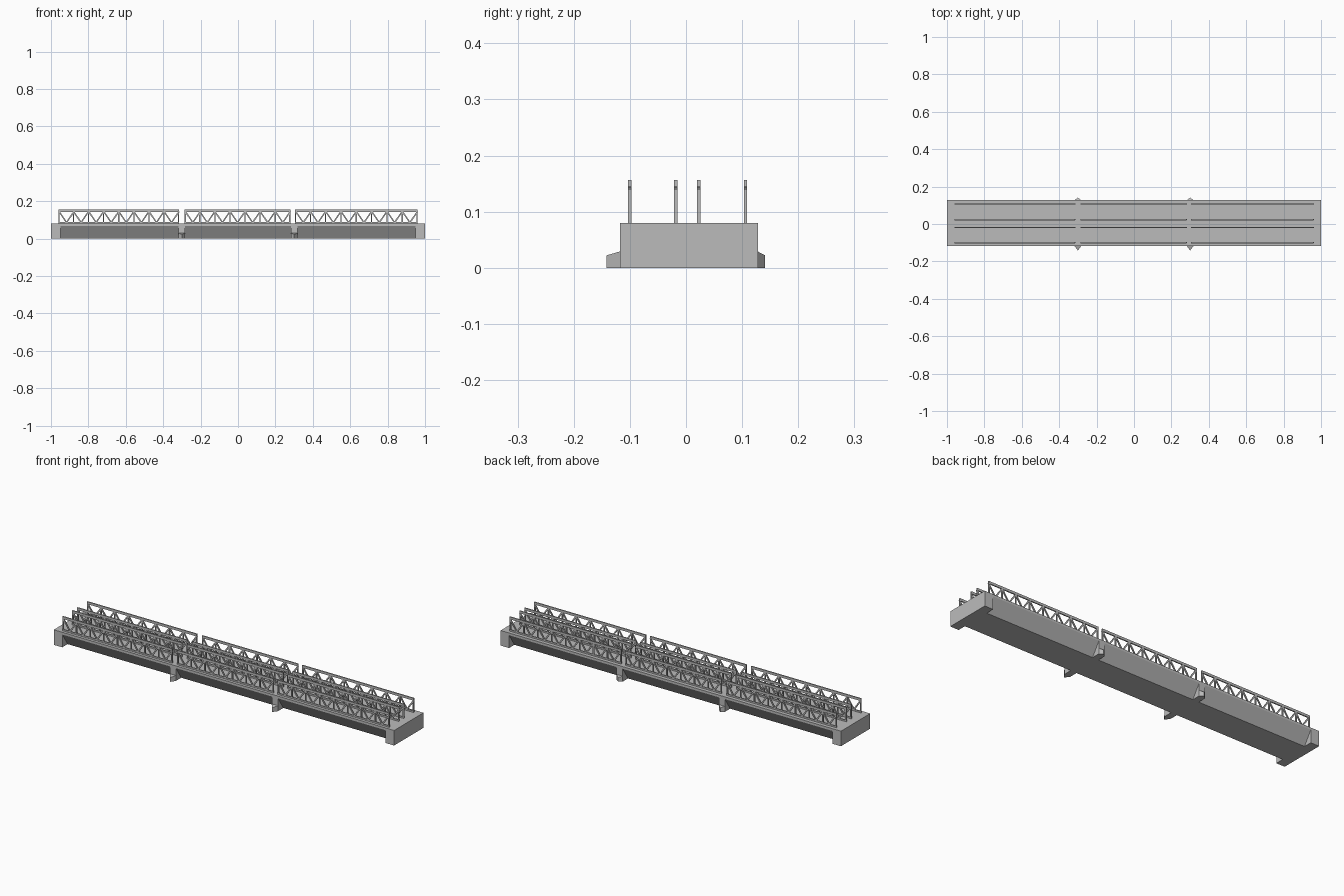
import bpy, bmesh
from mathutils import Vector

cube = bpy.data.objects.get("Cube")
if cube:
    bpy.data.objects.remove(cube, do_unlink=True)

concrete = bpy.data.materials.new("concrete_grey")
concrete.use_nodes = True
GREY = (0.5, 0.5, 0.5, 1)
concrete.diffuse_color = GREY
concrete.node_tree.nodes["Principled BSDF"].inputs["Base Color"].default_value = GREY

Y0, Y1 = -0.118, 0.128      # deck edges
DECK_LOW, DECK_TOP = 0.068, 0.08
TRUSS_TOP = 0.156


def finish(name, bm):
    bmesh.ops.recalc_face_normals(bm, faces=bm.faces)
    mesh = bpy.data.meshes.new(name)
    bm.to_mesh(mesh)
    bm.free()
    mesh.materials.append(concrete)
    obj = bpy.data.objects.new(name, mesh)
    bpy.context.collection.objects.link(obj)
    return obj


def prism(bm, points, offset):
    """Extrude a flat outline along an offset."""
    face = bm.faces.new([bm.verts.new(p) for p in points])
    geom = bmesh.ops.extrude_face_region(bm, geom=[face])["geom"]
    moved = [g for g in geom if isinstance(g, bmesh.types.BMVert)]
    bmesh.ops.translate(bm, verts=moved, vec=offset)


def box(bm, x0, x1, y0, y1, z0, z1):
    outline = [(x0, y0, z0), (x1, y0, z0), (x1, y1, z0), (x0, y1, z0)]
    prism(bm, outline, (0, 0, z1 - z0))


def bar(bm, a, b, y, width, depth):
    """Flat bar between two (x, z) points."""
    a, b = Vector((a[0], 0, a[1])), Vector((b[0], 0, b[1]))
    d = (b - a).normalized() * width / 2
    side = Vector((-d.z, 0, d.x))
    lift = Vector((0, y - depth / 2, 0))
    prism(bm, [p + lift for p in (a + side, b + side, b - side, a - side)],
          (0, depth, 0))


# Deck slab
bm = bmesh.new()
box(bm, -1, 1, Y0, Y1, DECK_LOW, DECK_TOP)
finish("deck", bm)

# Girder body with sloping sides
bm = bmesh.new()
inset = 0.045
prism(bm, [(-0.96, Y0, DECK_LOW), (-0.96, Y1, DECK_LOW),
           (-0.96, Y1 - inset, 0), (-0.96, Y0 + inset, 0)], (1.92, 0, 0))
finish("girder", bm)

# Abutments at both ends
for side, name in ((-1, "right_abutment"), (1, "left_abutment")):
    bm = bmesh.new()
    x0, x1 = sorted((side, side * 0.95))
    box(bm, x0, x1, Y0, Y1, 0, DECK_LOW)
    finish(name, bm)

# Piers with pointed, sloping noses
half = 0.0175
for side, name in ((-1, "right_pier"), (1, "left_pier")):
    bm = bmesh.new()
    x = side * 0.3
    box(bm, x - half, x + half, Y0, Y1, 0, DECK_LOW)
    for edge, tip in ((Y0, -0.142), (Y1, 0.141)):
        low = [bm.verts.new(p + (0,)) for p in
               ((x - half, edge), (x, tip), (x + half, edge))]
        high = [bm.verts.new((v.co.x, v.co.y, 0.022 if i == 1 else 0.029))
                for i, v in enumerate(low)]
        bm.faces.new(low)
        bm.faces.new(high)
        for i in range(3):
            j = (i + 1) % 3
            bm.faces.new((low[i], low[j], high[j], high[i]))
    finish(name, bm)

# Truss railings: four rows, three spans each
spans = ((-0.96, -0.315, 8), (-0.285, 0.28, 7), (0.305, 0.96, 8))
for row, y in enumerate((-0.1, -0.018, 0.023, 0.106)):
    for span, (x0, x1, bays) in enumerate(spans):
        bm = bmesh.new()
        depth = 0.006
        box(bm, x0, x1, y - depth / 2, y + depth / 2, 0.143, TRUSS_TOP)
        box(bm, x0, x1, y - depth / 2, y + depth / 2, DECK_TOP, 0.088)
        pitch = (x1 - x0) / bays
        low, high = 0.086, 0.145
        for i in range(bays + 1):
            px = min(max(x0 + i * pitch, x0 + 0.003), x1 - 0.003)
            bar(bm, (px, low), (px, high), y, 0.006, depth)
            if i < bays:
                mid = px + pitch / 2
                bar(bm, (px, high), (mid, low), y, 0.007, depth * 0.9)
                bar(bm, (mid, low), (px + pitch, high), y, 0.007, depth * 0.9)
        finish(f"truss_row_{row + 1}_span_{span + 1}", bm)
